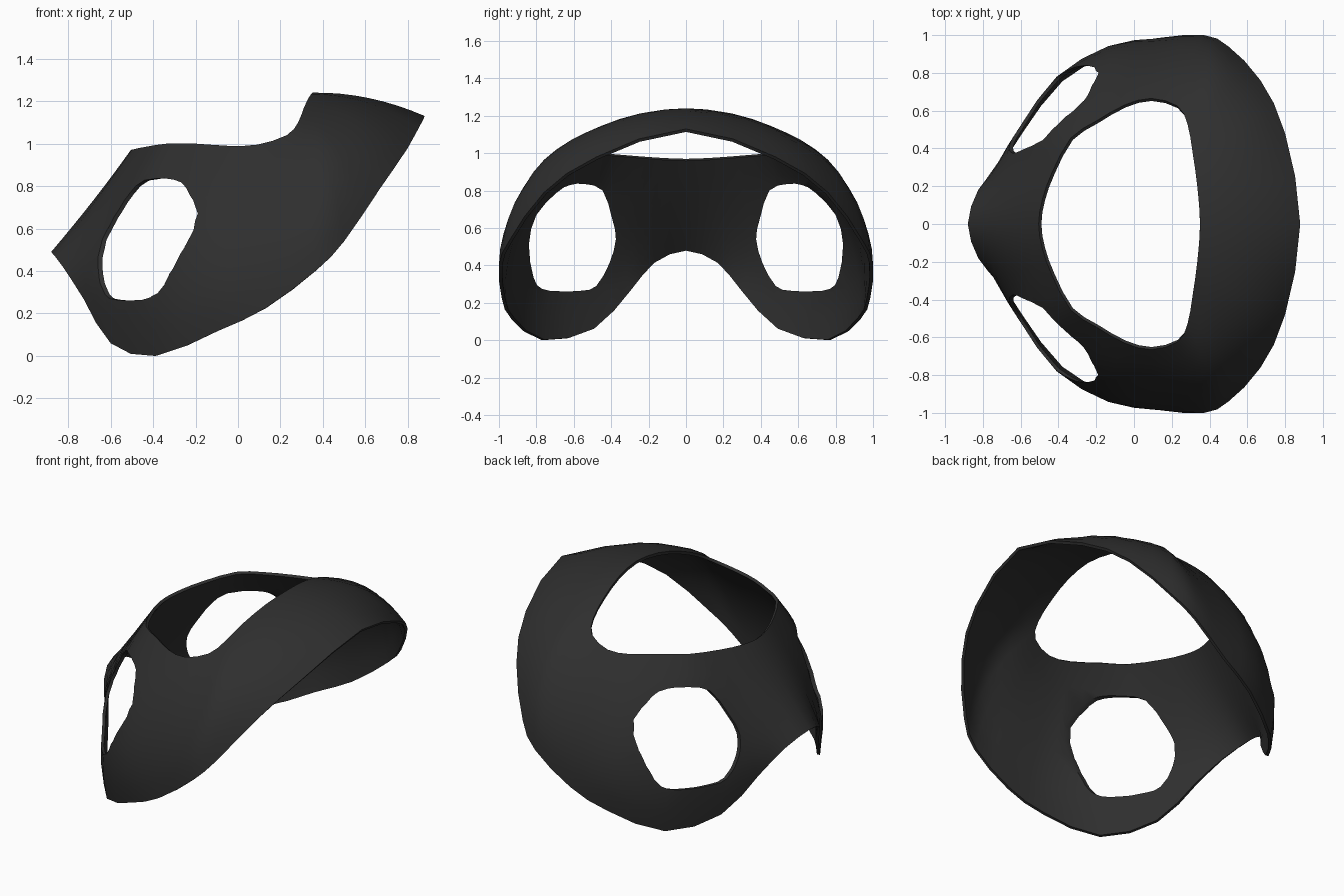
import bpy, bmesh, math
from mathutils import Vector

cube = bpy.data.objects.get("Cube")
if cube:
    bpy.data.objects.remove(cube, do_unlink=True)

charcoal = bpy.data.materials.new("charcoal")
charcoal.use_nodes = True
colour = (0.028, 0.028, 0.028, 1)
charcoal.diffuse_color = colour
charcoal.node_tree.nodes["Principled BSDF"].inputs["Base Color"].default_value = colour

# Ribs of the left half, nose to rear band: lower edge, middle, upper edge
LOWER = [(-.88, 0, .49), (-.825, .18, .42), (-.725, .305, .265), (-.6, .5, .06),
         (-.39, .77, 0), (-.1, .935, .115), (.13, .985, .225), (.37, 1, .405),
         (.5, .94, .54), (.67, .76, .79), (.8, .48, .98), (.88, 0, 1.13)]
MIDDLE = [(-.68, 0, .735), (-.675, .18, .68), (-.648, .35, .56), (-.55, .53, .55),
          (-.385, .745, .505), (-.14, .893, .535), (.1, .91, .62), (.32, .905, .73),
          (.42, .815, .9), (.52, .62, 1.04), (.595, .37, 1.15), (.615, 0, 1.215)]
UPPER = [(-.505, 0, .97), (-.485, .13, .975), (-.435, .27, .985), (-.335, .455, 1),
         (-.2, .545, 1), (-.05, .63, .99), (.09, .665, .995), (.23, .625, 1.04),
         (.283, .53, 1.1), (.31, .38, 1.168), (.335, .2, 1.22), (.35, 0, 1.24)]
# Eye opening outline (y, z)
EYE = [(.54, .835), (.445, .8), (.395, .65), (.375, .54), (.41, .41), (.48, .29),
       (.555, .265), (.68, .262), (.77, .275), (.815, .335), (.84, .51), (.8, .67),
       (.69, .79), (.62, .83)]
ROWS = 8
STEPS = 2


def full_loop(half):
    """Mirror a half edge across the centre plane into a closed loop."""
    left = [Vector(p) for p in half]
    right = [Vector((p.x, -p.y, p.z)) for p in left[-2:0:-1]]
    return left + right


def smooth_loop(pts, steps):
    """Closed curve passing through every point."""
    out = []
    n = len(pts)
    for i in range(n):
        a, b, c, d = (pts[(i + k) % n] for k in (-1, 0, 1, 2))
        for s in range(steps):
            t = s / steps
            out.append(b + (c - a) * (t / 2)
                       + (2 * a - 5 * b + 4 * c - d) * (t * t / 2)
                       + (3 * b - a - 3 * c + d) * (t ** 3 / 2))
    return out


def make_object(name, bm):
    mesh = bpy.data.meshes.new(name)
    bm.to_mesh(mesh)
    bm.free()
    obj = bpy.data.objects.new(name, mesh)
    obj.data.materials.append(charcoal)
    bpy.context.collection.objects.link(obj)
    return obj


# Curved shell lofted between the three loops
low, mid, up = (smooth_loop(full_loop(h), STEPS) for h in (LOWER, MIDDLE, UPPER))
bm = bmesh.new()
ribs = []
for a, m, b in zip(low, mid, up):
    rib = []
    for j in range(ROWS + 1):
        t = j / ROWS
        p = a * ((1 - t) * (1 - 2 * t)) + m * (4 * t * (1 - t)) + b * (t * (2 * t - 1))
        rib.append(bm.verts.new(p))
    ribs.append(rib)
for i, rib in enumerate(ribs):
    nxt = ribs[(i + 1) % len(ribs)]
    for j in range(ROWS):
        bm.faces.new((rib[j], rib[j + 1], nxt[j + 1], nxt[j]))
shell = make_object("mask_shell", bm)

# Rounded prisms that cut the two eye openings
outline = smooth_loop([Vector(p) for p in EYE], STEPS)
bm = bmesh.new()
for side in (1, -1):
    front = [bm.verts.new((-1.2, side * p.x, p.y)) for p in outline]
    back = [bm.verts.new((-.1, side * p.x, p.y)) for p in outline]
    bm.faces.new(front)
    bm.faces.new(back[::-1])
    for i in range(len(outline)):
        k = (i + 1) % len(outline)
        bm.faces.new((front[i], back[i], back[k], front[k]))
bmesh.ops.recalc_face_normals(bm, faces=bm.faces)
cutter = make_object("eye_cutter", bm)
cutter.hide_render = True

# Give the shell thickness, then cut the eyes
solid = shell.modifiers.new("thickness", "SOLIDIFY")
solid.thickness = 0.018
solid.offset = -1
cut = shell.modifiers.new("eye_openings", "BOOLEAN")
cut.operation = "DIFFERENCE"
cut.solver = "EXACT"
cut.object = cutter

depsgraph = bpy.context.evaluated_depsgraph_get()
baked = bpy.data.meshes.new_from_object(shell.evaluated_get(depsgraph))
shell.modifiers.clear()
shell.data = baked
bpy.data.objects.remove(cutter, do_unlink=True)

# Smooth shading with crisp rims
bpy.ops.object.select_all(action="DESELECT")
shell.select_set(True)
bpy.context.view_layer.objects.active = shell
bpy.ops.object.shade_smooth_by_angle(angle=math.radians(40))
